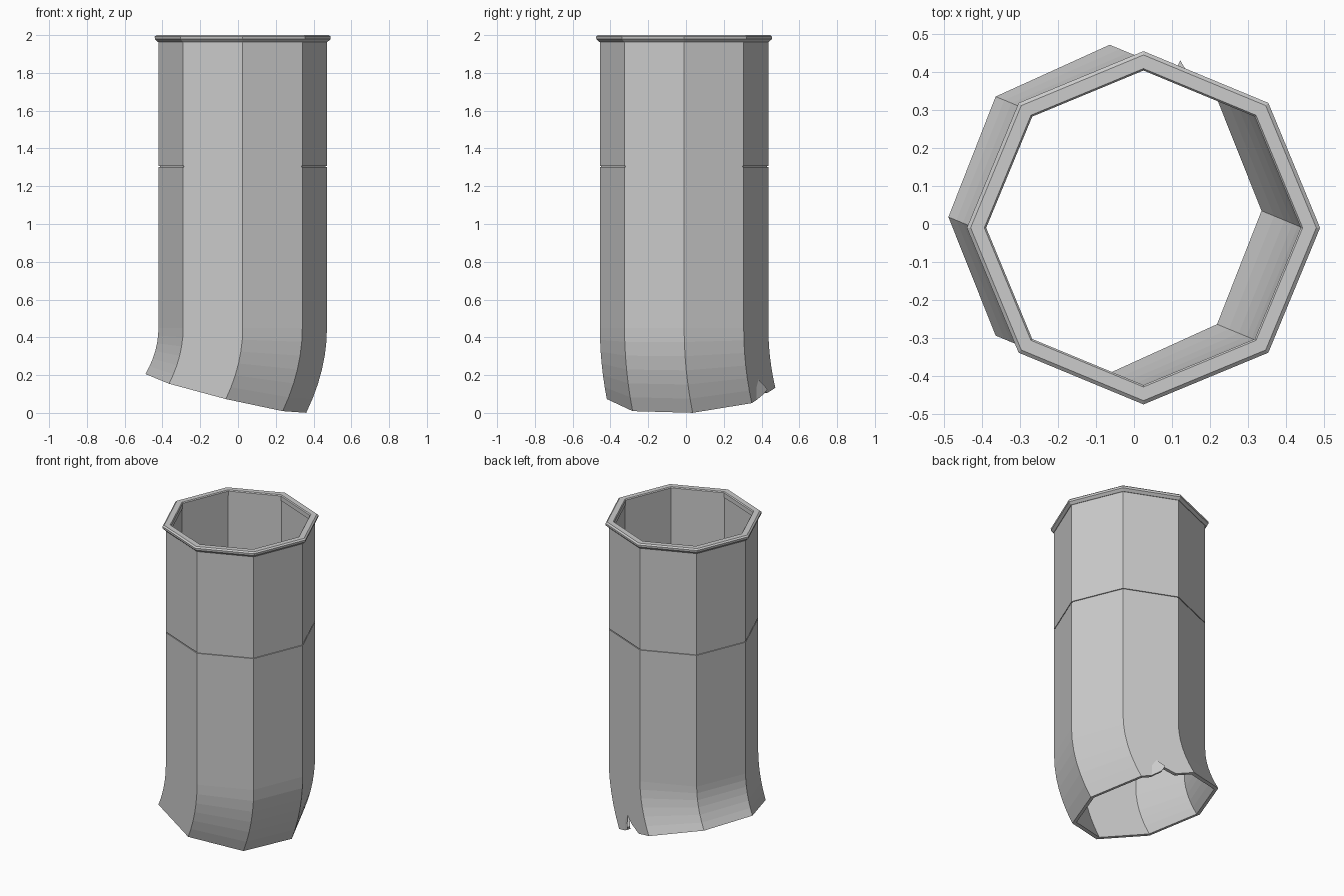
import bpy, bmesh, math
from mathutils import Vector

if "Cube" in bpy.data.objects:
    bpy.data.objects.remove(bpy.data.objects["Cube"])

CX, CY = 0.025, -0.01      # axis of the straight pipe
R_OUT, R_IN = 0.446, 0.42
Z_BEND = 0.45              # the elbow starts below this height

metal = bpy.data.materials.new("light grey metal")
metal.diffuse_color = (0.6, 0.6, 0.6, 1)
metal.use_nodes = True
metal.node_tree.nodes["Principled BSDF"].inputs["Base Color"].default_value = metal.diffuse_color


def finish(name, bm):
    bmesh.ops.recalc_face_normals(bm, faces=bm.faces)
    me = bpy.data.meshes.new(name)
    bm.to_mesh(me)
    bm.free()
    me.materials.append(metal)
    ob = bpy.data.objects.new(name, me)
    bpy.context.collection.objects.link(ob)
    return ob


def corner(r, i):
    a = math.radians(45 * i)
    return Vector((CX + r * math.cos(a), CY + r * math.sin(a)))


def columns(r, torn):
    """Octagon points with a notch height; torn adds notch points on one side."""
    pts = []
    for i in range(8):
        p, q = corner(r, i), corner(r, i + 1)
        pts.append((p, 0))
        if torn and i == 1:
            for f, lift in ((0.2, 0), (0.43, 0.09), (0.5, 0.045), (0.66, 0)):
                pts.append((p.lerp(q, f), lift))
    return pts


def bent(p, lift, t):
    """Point on the elbow, t = 0 at its top and 1 at the slanted mouth."""
    dx, dy = p.x - CX, p.y - CY
    mouth = 0.103 - 0.23 * dx + 0.067 * dy
    z = Z_BEND + (mouth + lift - Z_BEND) * t
    u = (Z_BEND - z) / (Z_BEND - mouth)
    s = (0.097 + 0.05 * dx) * u * u
    return Vector((p.x - 0.92 * s, p.y + 0.38 * s, z))


def loft(name, profile, torn=False):
    """Closed wall from (radius, height, elbow t) stations."""
    bm = bmesh.new()
    rings = []
    for r, z, t in profile:
        rings.append([bm.verts.new(bent(p, lift, t) if t else (p.x, p.y, z))
                      for p, lift in columns(r, torn)])
    n = len(rings[0])
    for k, a in enumerate(rings):
        b = rings[(k + 1) % len(rings)]
        for i in range(n):
            j = (i + 1) % n
            bm.faces.new((a[i], a[j], b[j], b[i]))
    return finish(name, bm)


# Lower pipe with curved, slanted mouth
steps = [k / 6 for k in range(6, 0, -1)]
outer = [(R_OUT, 0, t) for t in steps] + [(R_OUT, Z_BEND, 0), (R_OUT, 1.302, 0)]
inner = [(R_IN, 1.302, 0), (R_IN, Z_BEND, 0)] + [(R_IN, 0, t) for t in steps[::-1]]
loft("lower_pipe", outer + inner, torn=True)


# Straight octagonal rings: seam, upper pipe and rim
def band(name, pts):
    return loft(name, [(r, z, 0) for r, z in pts])


band("seam", [(0.439, 1.301), (0.439, 1.309), (R_IN, 1.309), (R_IN, 1.301)])
band("upper_pipe", [(R_OUT, 1.308), (R_OUT, 1.97), (R_IN, 1.97), (R_IN, 1.308)])
band("rim", [(0.449, 1.964), (0.465, 1.979), (0.466, 1.992), (0.456, 2.0),
             (0.42, 2.0), (0.415, 1.994), (0.415, 1.964)])

# Bent metal flap beside the tear
p, q = corner(R_OUT, 1), corner(R_OUT, 2)
foot = bent(p.lerp(q, 0.2), 0, 1)
apex = bent(p.lerp(q, 0.43), 0.09, 1)
side = bent(p.lerp(q, 0.3), 0.06, 1)
bm = bmesh.new()
front = [foot, side, apex, Vector((0.122, 0.432, 0.125)), Vector((0.13, 0.412, 0.1))]
back = [v + Vector((-0.008, -0.018, 0)) for v in front]
f = [bm.verts.new(v) for v in front]
b = [bm.verts.new(v) for v in back]
bm.faces.new(f)
bm.faces.new(b[::-1])
for i in range(5):
    j = (i + 1) % 5
    bm.faces.new((f[i], b[i], b[j], f[j]))
finish("torn_flap", bm)
